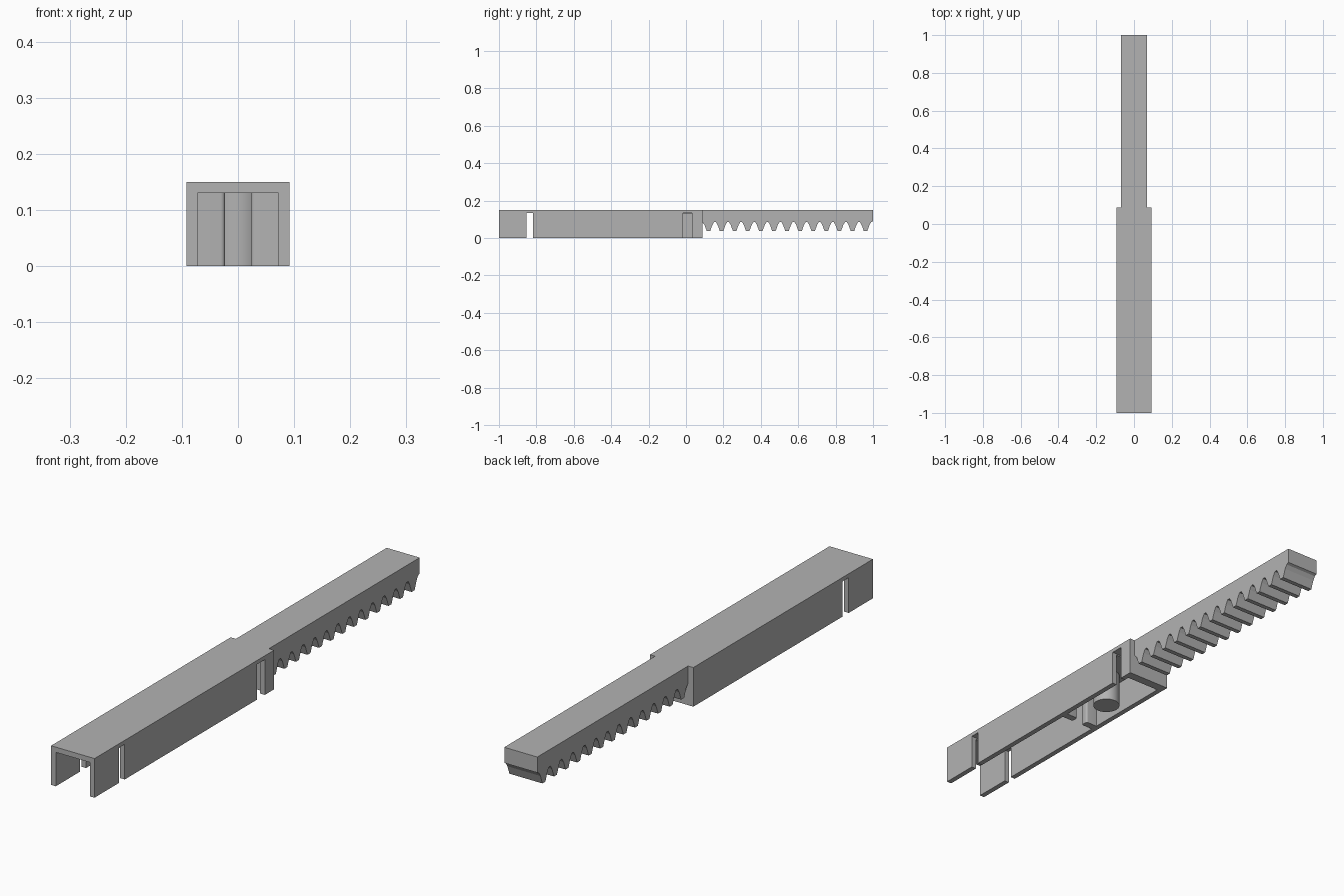
import bpy, bmesh

if "Cube" in bpy.data.objects:
    bpy.data.objects.remove(bpy.data.objects["Cube"], do_unlink=True)

grey = bpy.data.materials.new("plain grey")
grey.use_nodes = True
colour = (0.45, 0.45, 0.45, 1)
grey.diffuse_color = colour
grey.node_tree.nodes["Principled BSDF"].inputs["Base Color"].default_value = colour

HALF, WALL, TOP, REAR = 0.092, 0.02, 0.15, 0.087
INNER = HALF - WALL
CEILING = TOP - WALL


def finish(name, bm):
    bmesh.ops.recalc_face_normals(bm, faces=bm.faces)
    mesh = bpy.data.meshes.new(name)
    bm.to_mesh(mesh)
    bm.free()
    mesh.materials.append(grey)
    obj = bpy.data.objects.new(name, mesh)
    bpy.context.collection.objects.link(obj)
    return obj


def prism(name, points, direction):
    """Extrude a closed polygon along a direction."""
    bm = bmesh.new()
    face = bm.faces.new([bm.verts.new(p) for p in points])
    new = bmesh.ops.extrude_face_region(bm, geom=[face])["geom"]
    bmesh.ops.translate(bm, vec=direction,
                        verts=[v for v in new if isinstance(v, bmesh.types.BMVert)])
    return finish(name, bm)


def box(name, x0, x1, y0, y1, z0, z1):
    base = [(x0, y0, z0), (x1, y0, z0), (x1, y1, z0), (x0, y1, z0)]
    return prism(name, base, (0, 0, z1 - z0))


def smooth(obj):
    bpy.ops.object.select_all(action="DESELECT")
    obj.select_set(True)
    bpy.context.view_layer.objects.active = obj
    bpy.ops.object.shade_smooth_by_angle()


# Channel housing: open at the bottom and front, closed at the rear
housing = box("channel_housing", -HALF, HALF, -1, REAR, 0, TOP)
cutters = [
    box("cavity_cutter", -INNER, INNER, -1.1, REAR - 0.035, -0.1, CEILING),
    box("front_slot_cutter", -0.2, 0.2, -0.853, -0.817, -0.1, 0.135),
    box("rear_slot_cutter", 0.05, 0.2, -0.017, 0.031, -0.1, 0.135),
]
bpy.context.view_layer.objects.active = housing
for cutter in cutters:
    cut = housing.modifiers.new(cutter.name, "BOOLEAN")
    cut.operation, cut.solver, cut.object = "DIFFERENCE", "EXACT", cutter
    bpy.ops.object.modifier_apply(modifier=cut.name)
    bpy.data.objects.remove(cutter, do_unlink=True)

# Round post under the ceiling
bm = bmesh.new()
bmesh.ops.create_cone(bm, cap_ends=True, segments=48, radius1=0.05, radius2=0.05, depth=CEILING)
bmesh.ops.translate(bm, vec=(0, -0.164, CEILING / 2), verts=bm.verts)
smooth(finish("round_post", bm))

# Pair of guide ribs with rounded inner edges
for name, side in (("left_guide_rib", 1), ("right_guide_rib", -1)):
    rib = box(name, side * 0.023, side * INNER, -0.337, -0.309, 0, CEILING)
    bm = bmesh.new()
    bm.from_mesh(rib.data)
    tips = [e for e in bm.edges
            if all(abs(abs(v.co.x) - 0.023) < 0.001 for v in e.verts)
            and abs(e.verts[0].co.z - e.verts[1].co.z) > 0.1]
    bmesh.ops.bevel(bm, geom=tips, offset=0.008, segments=5, profile=0.5, affect="EDGES")
    bm.to_mesh(rib.data)
    bm.free()
    smooth(rib)

# Toothed rack: one tooth outline repeated along the bar
tooth = [(-0.03, 0.085), (-0.021, 0.07), (-0.009, 0.037),
         (0.009, 0.037), (0.021, 0.07), (0.03, 0.085)]
outline = [(REAR, TOP), (REAR, 0.085)]
for i in range(13):
    outline += [(0.12 + 0.07 * i + dy, z) for dy, z in tooth]
outline += [(1, 0.09), (1, TOP)]
outline = [p for i, p in enumerate(outline) if i < 2 or p[0] > REAR + 0.003]
prism("toothed_rack", [(-0.07, y, z) for y, z in outline], (0.14, 0, 0))
